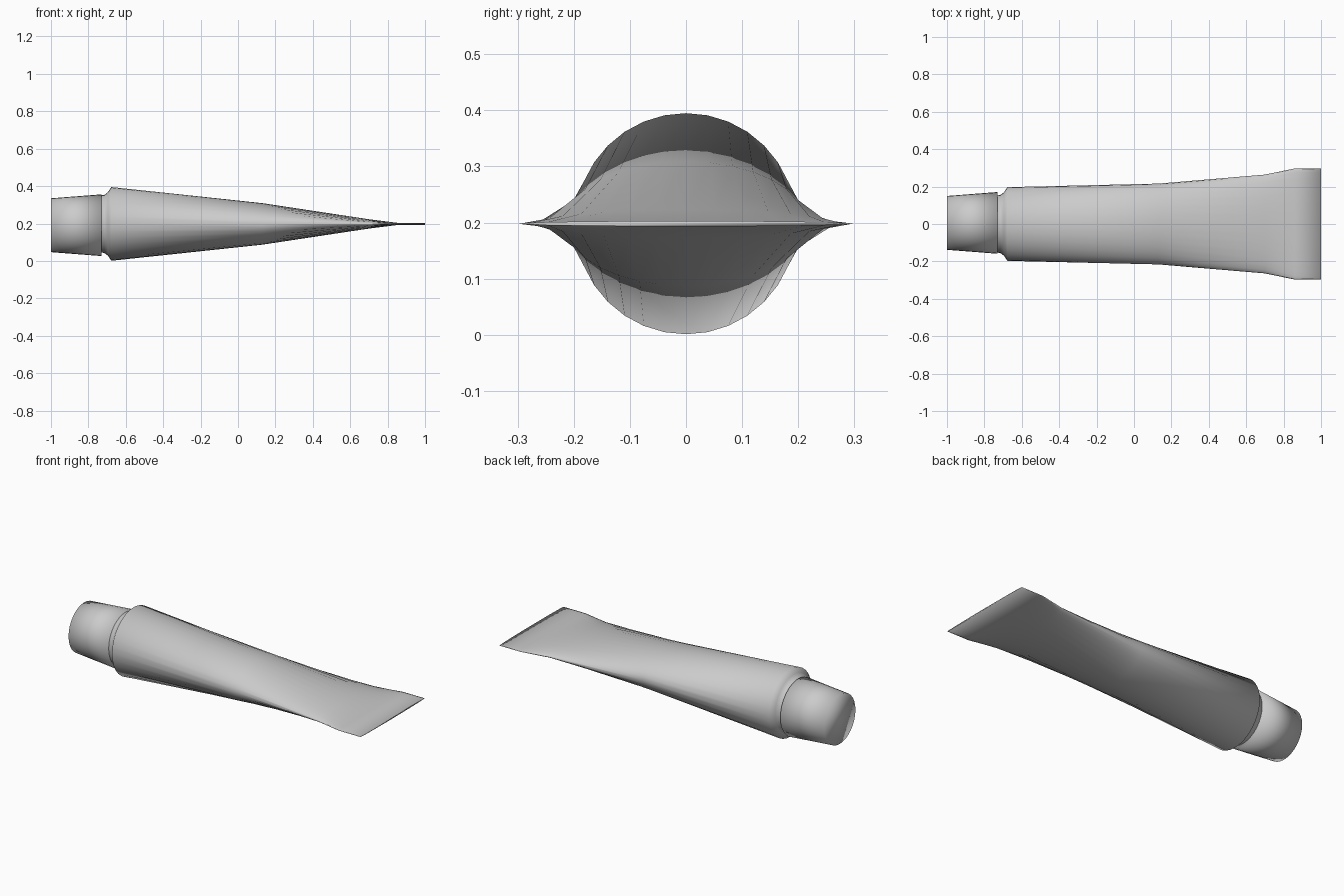
import bpy, bmesh
from math import sin, cos, pi

cube = bpy.data.objects.get("Cube")
if cube:
    bpy.data.objects.remove(cube, do_unlink=True)

grey = bpy.data.materials.new("light_grey")
grey.use_nodes = True
colour = (0.6, 0.6, 0.6, 1)
grey.diffuse_color = colour
grey.node_tree.nodes["Principled BSDF"].inputs["Base Color"].default_value = colour

SIDES = 32


def loft(name, sections, cy, cz):
    """Skin closed elliptical sections (x, half width, half height) along x."""
    bm = bmesh.new()
    rings = []
    for x, hy, hz in sections:
        angles = [2 * pi * i / SIDES for i in range(SIDES)]
        rings.append([bm.verts.new((x, cy + hy * cos(a), cz + hz * sin(a)))
                      for a in angles])
    for a, b in zip(rings, rings[1:]):
        for i in range(SIDES):
            j = (i + 1) % SIDES
            bm.faces.new((a[i], a[j], b[j], b[i]))
    bm.faces.new(rings[0])
    bm.faces.new(rings[-1])
    bmesh.ops.recalc_face_normals(bm, faces=bm.faces)
    for f in bm.faces:
        f.smooth = True
    mesh = bpy.data.meshes.new(name)
    bm.to_mesh(mesh)
    bm.free()
    mesh.materials.append(grey)
    obj = bpy.data.objects.new(name, mesh)
    bpy.context.collection.objects.link(obj)
    return obj


# Tube: neck, rounded shoulder, round body flattening to a wide crimped seam
loft("tube_body", [
    (-0.74, 0.152, 0.152),
    (-0.715, 0.155, 0.155),
    (-0.695, 0.17, 0.17),
    (-0.677, 0.197, 0.197),
    (0.13, 0.216, 0.111),
    (0.70, 0.264, 0.025),
    (0.86, 0.297, 0.005),
    (1.0, 0.297, 0.005),
], 0, 0.198)

# Tapered screw cap
loft("cap", [(-1.0, 0.144, 0.144), (-0.73, 0.165, 0.165)], 0.006, 0.191)
